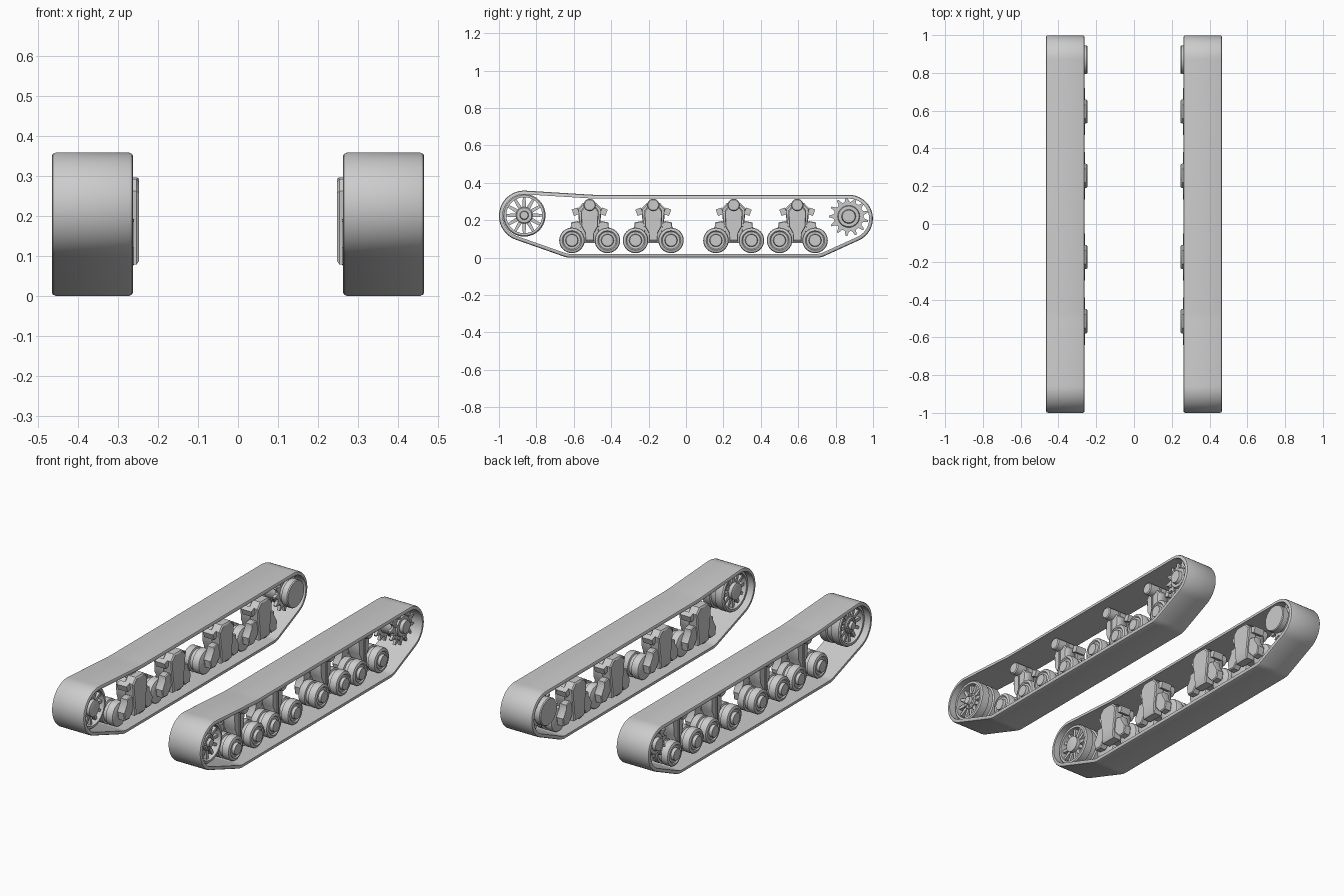
import bpy, bmesh
from math import sin, cos, pi, radians

if "Cube" in bpy.data.objects:
    bpy.data.objects.remove(bpy.data.objects["Cube"])

grey = bpy.data.materials.new("light_grey")
grey.use_nodes = True
GREY = (0.6, 0.6, 0.6, 1)
grey.diffuse_color = GREY
grey.node_tree.nodes["Principled BSDF"].inputs["Base Color"].default_value = GREY


def finish(name, bm):
    """Turn a bmesh on the +x side into an object mirrored to the other side."""
    bmesh.ops.recalc_face_normals(bm, faces=bm.faces)
    mesh = bpy.data.meshes.new(name)
    bm.to_mesh(mesh)
    bm.free()
    mesh.materials.append(grey)
    ob = bpy.data.objects.new(name, mesh)
    bpy.context.collection.objects.link(ob)
    bpy.ops.object.select_all(action='DESELECT')
    ob.select_set(True)
    bpy.context.view_layer.objects.active = ob
    bpy.ops.object.shade_smooth_by_angle(angle=radians(35))
    mirror = ob.modifiers.new("Mirror", 'MIRROR')
    mirror.use_mirror_merge = False


def skin(bm, rings, closed):
    """Bridge a list of vertex rings; cap the ends unless closed."""
    vr = [[bm.verts.new(p) for p in ring] for ring in rings]
    n = len(vr[0])
    for i in range(len(vr) if closed else len(vr) - 1):
        a, b = vr[i], vr[(i + 1) % len(vr)]
        for j in range(n):
            k = (j + 1) % n
            bm.faces.new((a[j], a[k], b[k], b[j]))
    if not closed:
        bm.faces.new(vr[0])
        bm.faces.new(vr[-1])


def plate(bm, pts, x0, x1, y=0, z=0, bevel=0.0):
    """Extrude a (y, z) outline along x, with chamfered ends."""
    def ring(x, f):
        cy = sum(p[0] for p in pts) / len(pts)
        cz = sum(p[1] for p in pts) / len(pts)
        return [(x, y + cy + (p[0] - cy) * f, z + cz + (p[1] - cz) * f) for p in pts]
    if bevel:
        skin(bm, [ring(x0, .92), ring(x0 + bevel, 1), ring(x1 - bevel, 1), ring(x1, .92)], False)
    else:
        skin(bm, [ring(x0, 1), ring(x1, 1)], False)


def lathe(bm, profile, y, z, closed=False, n=32):
    """Revolve an (x, radius) profile around an axis parallel to x."""
    skin(bm, [[(x, y + r * cos(2 * pi * j / n), z + r * sin(2 * pi * j / n))
               for j in range(n)] for x, r in profile], closed)


def turned(pts, a):
    return [(p * cos(a) - q * sin(a), p * sin(a) + q * cos(a)) for p, q in pts]


def bolts(bm, count, radius, size, x0, x1, y, z):
    for i in range(count):
        a = 2 * pi * i / count
        lathe(bm, [(x0, size), (x1, size)], y + radius * cos(a), z + radius * sin(a), n=8)


# Track belt: arcs as (y, z, radius, start, end, steps)
ARCS = [(.872, .208, .127, -65.5, 90, 20), (-.456, 1.335, -1, 90, 86.5, 4),
        (-.865, .223, .135, 86.5, 250.6, 22), (-.62, .1, .1, 250.6, 270, 4),
        (.70, .1, .1, 270, 294.5, 5)]


def outline(x, inset):
    pts = []
    for cy, cz, r, a0, a1, n in ARCS:
        for i in range(n + 1):
            a = radians(a0 + (a1 - a0) * i / n)
            pts.append((x, cy + (r - inset) * cos(a), cz + (r - inset) * sin(a)))
    return pts


bm = bmesh.new()
skin(bm, [outline(x, d) for x, d in [
    (.262, .02), (.262, .008), (.265, .003), (.272, 0), (.455, 0),
    (.462, .003), (.465, .008), (.465, .02)]], True)
finish("track_belt", bm)

# Spoked idler wheel at the front
IY, IZ = -.865, .226
bm = bmesh.new()
lathe(bm, [(.295, .096), (.295, .108), (.302, .114), (.345, .114), (.35, .106), (.375, .106),
           (.38, .114), (.425, .114), (.432, .108), (.432, .096)], IY, IZ, True, 40)
finish("idler_rim", bm)
bm = bmesh.new()
for i in range(12):
    spoke = turned([(.03, -.011), (.1, -.007), (.1, .007), (.03, .011)], 2 * pi * i / 12)
    plate(bm, spoke, .31, .415, IY, IZ)
finish("idler_spokes", bm)
bm = bmesh.new()
lathe(bm, [(.285, .03), (.29, .045), (.42, .045), (.425, .04), (.425, .024),
           (.44, .02), (.44, .006)], IY, IZ)
bolts(bm, 8, .032, .005, .42, .43, IY, IZ)
finish("idler_hub", bm)

# Toothed drive sprocket at the rear
SY, SZ, TEETH = .87, .22, 13
tooth = [(.078, 0), (.082, .22), (.106, .42), (.106, .58), (.082, .78)]
teeth = [(r * cos(2 * pi * (i + t) / TEETH), r * sin(2 * pi * (i + t) / TEETH))
         for i in range(TEETH) for r, t in tooth]
bm = bmesh.new()
for x in (.305, .4):
    plate(bm, teeth, x, x + .016, SY, SZ)
finish("sprocket_teeth", bm)
bm = bmesh.new()
lathe(bm, [(.247, .055), (.247, .072), (.252, .076), (.285, .076), (.288, .062), (.41, .062),
           (.425, .055), (.425, .038), (.443, .034), (.443, .01)], SY, SZ)
bolts(bm, 9, .068, .009, .41, .424, SY, SZ)
finish("sprocket_drum", bm)

# Outlines of the suspension parts, relative to the bogie centre line
half_body = [(.036, .292), (.064, .262), (.058, .2), (.05, .15), (.045, .078)]
half_front = [(.03, .275), (.048, .25), (.044, .165), (.024, .13), (.022, .085)]
arm = [(.04, .185), (.065, .195), (.1, .188), (.1, .168), (.128, .12),
       (.12, .075), (.08, .072), (.04, .12)]
ear = turned([(-.016, -.018), (.016, -.018), (.016, .018), (-.016, .018)], radians(-20))


def both(half):
    return half + [(-p, q) for p, q in reversed(half)]


wheel = [(.303, .035), (.305, .05), (.311, .065), (.316, .068), (.35, .068), (.353, .058),
         (.371, .058), (.374, .068), (.408, .068), (.413, .065), (.418, .052), (.412, .046),
         (.412, .034), (.428, .031), (.428, .008)]
roller = [(.29, .02), (.295, .033), (.335, .033), (.337, .028), (.345, .028),
          (.347, .033), (.405, .033), (.41, .028)]

for number, y in enumerate((-.515, -.175, .255, .595), 1):
    # Bogie bracket with its front housing and centre rib
    bm = bmesh.new()
    plate(bm, both(half_body), .247, .305, y, 0, .006)
    plate(bm, both(half_front), .3, .37, y, 0, .006)
    plate(bm, both([(.004, .25), (.004, .1)]), .36, .376, y)
    finish(f"bogie_bracket_{number}", bm)

    # Swing arms and upper ears on both sides
    bm = bmesh.new()
    for s in (-1, 1):
        plate(bm, [(s * p, q) for p, q in arm], .26, .304, y, 0, .005)
        plate(bm, [(s * p, q) for p, q in ear], .268, .33, y + s * .075, .245)
    finish(f"bogie_arms_{number}", bm)

    # Return roller on top
    bm = bmesh.new()
    lathe(bm, roller, y, .281, n=24)
    finish(f"return_roller_{number}", bm)

    # Pair of road wheels
    bm = bmesh.new()
    for s in (-1, 1):
        lathe(bm, wheel, y + s * .095, .092)
    finish(f"road_wheels_{number}", bm)
